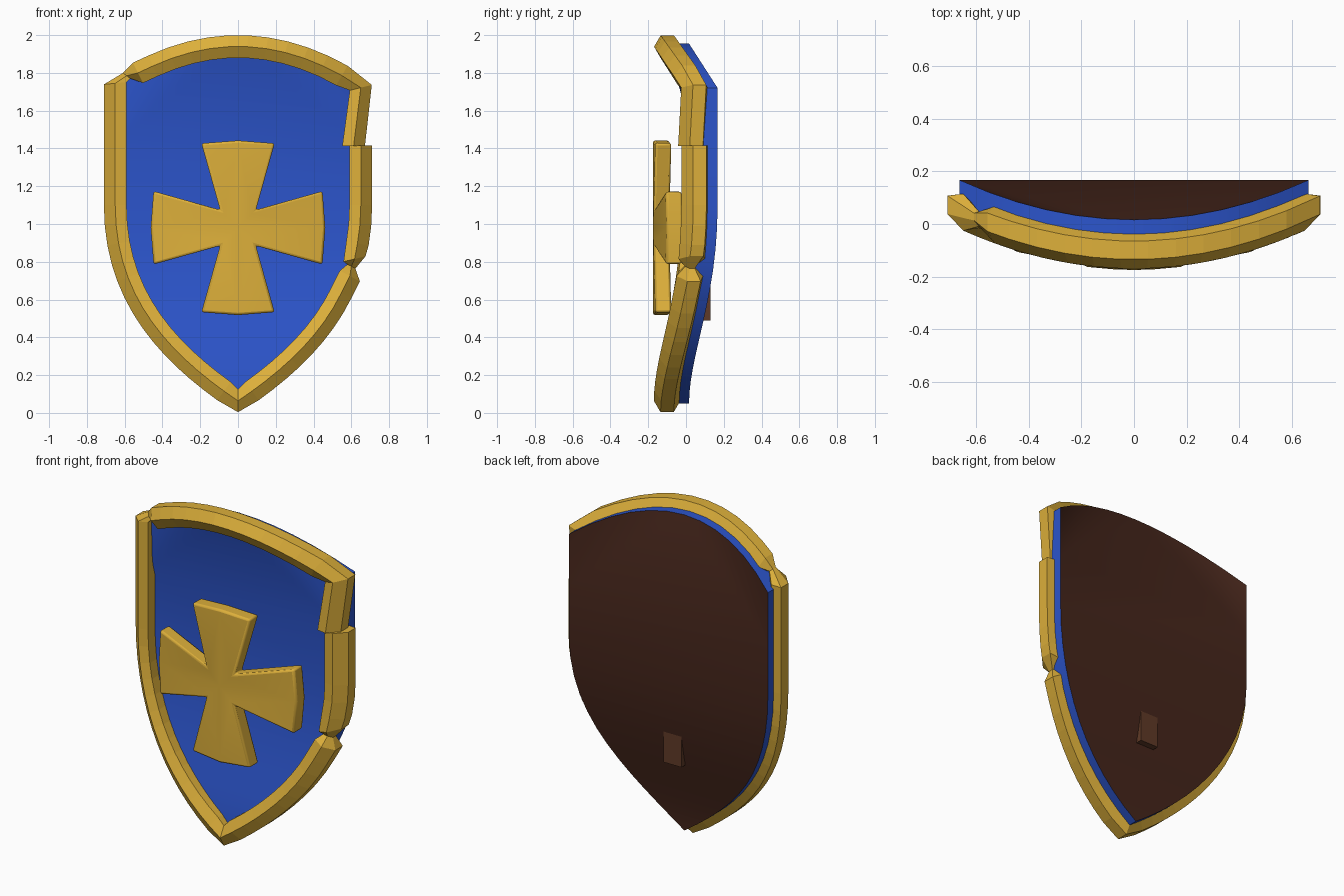
import bpy, bmesh, math
from mathutils import Vector

if "Cube" in bpy.data.objects:
    bpy.data.objects.remove(bpy.data.objects["Cube"])


def material(name, rgb):
    m = bpy.data.materials.new(name)
    m.diffuse_color = (*rgb, 1)
    m.use_nodes = True
    m.node_tree.nodes["Principled BSDF"].inputs["Base Color"].default_value = m.diffuse_color
    return m


GOLD = material("gold", (0.72, 0.43, 0.043))
BLUE = material("blue", (0.025, 0.09, 0.60))
BROWN = material("dark brown", (0.060, 0.019, 0.011))
STRAP = material("light brown", (0.115, 0.042, 0.020))


def bend(x, y, z):
    """Wrap the flat shield design backwards towards its sides."""
    return (x, y + 0.343 * x * x, z)


def finish(bm, name, mats, smooth=None):
    bmesh.ops.recalc_face_normals(bm, faces=bm.faces)
    me = bpy.data.meshes.new(name)
    bm.to_mesh(me)
    bm.free()
    for m in mats:
        me.materials.append(m)
    ob = bpy.data.objects.new(name, me)
    bpy.context.collection.objects.link(ob)
    if smooth:
        bpy.context.view_layer.objects.active = ob
        ob.select_set(True)
        bpy.ops.object.shade_smooth_by_angle(angle=math.radians(smooth))
        ob.select_set(False)
    return ob


def lower_curve(w, tip, n):
    """Right-hand lower edge, from the straight side down to the tip."""
    p = [(w, 1.1), (w, 0.6), (0.35, 0.3 - (w - 0.65)), (0, tip)]
    pts = []
    for i in range(n + 1):
        t = i / n
        b = ((1 - t) ** 3, 3 * t * (1 - t) ** 2, 3 * t * t * (1 - t), t ** 3)
        pts.append(tuple(sum(c * q[k] for c, q in zip(b, p)) for k in (0, 1)))
    return pts


def top_z(x, w, corner, peak):
    return peak - (peak - corner) * (x / w) ** 2


# Shield body: bent outline, spanned by flat panels front and back
W, N = 0.664, 13
low = [(W, 1.41)] + lower_curve(W, 0.05, N - 1)
arc = [(W * i / 6, top_z(W * i / 6, W, 1.72, 1.955)) for i in range(-6, 7)]
outline = arc + low + [(-x, z) for x, z in low[-2::-1]]
count = len(outline)
bm = bmesh.new()
layers = [[bm.verts.new(bend(x, y, z)) for x, z in outline] for y in (-0.10, 0.016)]
R0, L0 = 13, count - 1          # ends of the level line below the top panels
for k, ring in enumerate(layers):
    faces = []
    for i in range(6):
        faces.append(bm.faces.new((ring[L0], ring[i], ring[i + 1])))
        faces.append(bm.faces.new((ring[R0], ring[i + 6], ring[i + 7])))
    faces.append(bm.faces.new((ring[L0], ring[6], ring[R0])))
    for i in range(N - 1):
        faces.append(bm.faces.new((ring[L0 - i], ring[R0 + i], ring[R0 + i + 1], ring[L0 - i - 1])))
    faces.append(bm.faces.new((ring[R0 + N - 1], ring[R0 + N], ring[R0 + N + 1])))
    for f in faces:
        f.material_index = k
a, b = layers
for i in range(count):
    j = (i + 1) % count
    bm.faces.new((a[i], a[j], b[j], b[i]))
finish(bm, "shield_body", [BLUE, BROWN], 30)

# Battered rim: hexagonal section swept round the edge, pinched where broken
low = lower_curve(0.65, 0.064, 14)
path = [(0.65, 1.415, 1, (1, 0))]                      # x, z, section size, direction
path += [(x, z, 1, None) for x, z in low if z > 0.85]
path += [(0.617, 0.815, 1, (0.97, 0.24)), (0.60, 0.775, 0.4, (0.9, -0.45)),
         (0.592, 0.725, 1, (0.88, -0.47))]
path += [(x, z, 1, None) for x, z in low if z < 0.68]
path += [(-x, z, 1, None) for x, z in low[-2::-1]]
path += [(-0.65, 1.745, 1, (-1, -0.1)), (-0.59, 1.785, 0.4, (-0.8, 0.6)),
         (-0.53, 1.80, 1, (-0.45, 0.89))]
path += [(x / 100, top_z(x / 100, 0.65, 1.725, 1.94), 1, None) for x in range(-45, 60, 10)]
path += [(0.65, 1.722, 1, (1, 0.25)), (0.612, 1.413, 1, (1, 0))]
HEX = [(0, -0.07), (0.06, -0.035), (0.06, 0.035), (0, 0.07), (-0.06, 0.035), (-0.06, -0.035)]
bm = bmesh.new()
rings = []
for i, (x, z, s, d) in enumerate(path):
    if d is None:
        p, q = path[i - 1], path[i + 1]
        d = (-(q[1] - p[1]), q[0] - p[0])
        if d[0] * x + d[1] * (z - 1.0) < 0:
            d = (-d[0], -d[1])
    d = Vector(d).normalized()
    rings.append([bm.verts.new(bend(x + d.x * u * s, -0.10 + v * s, z + d.y * u * s))
                  for u, v in HEX])
for r, q in zip(rings, rings[1:]):
    for i in range(6):
        j = (i + 1) % 6
        bm.faces.new((r[i], r[j], q[j], q[i]))
bm.faces.new(rings[0])
bm.faces.new(rings[-1])
finish(bm, "rim", [GOLD])

# Raised cross with flared arms, floating over the hollow front
bm = bmesh.new()
CZ = 0.98
for arm in range(4):
    c, s = round(math.cos(arm * math.pi / 2)), round(math.sin(arm * math.pi / 2))
    for side in (-1, 1):
        quad = [(0, 0), (0.095, 0.095 * side), (0.447, 0.194 * side), (0.462, 0)]
        bm.faces.new([bm.verts.new((x * c - y * s, -0.175, CZ + x * s + y * c)) for x, y in quad])
bmesh.ops.remove_doubles(bm, verts=bm.verts, dist=0.001)
bmesh.ops.triangulate(bm, faces=bm.faces)
ext = bmesh.ops.extrude_face_region(bm, geom=bm.faces[:])
for v in ext["geom"]:
    if isinstance(v, bmesh.types.BMVert):
        v.co.y += 0.085
for v in bm.verts:
    v.co = bend(*v.co)
cross = finish(bm, "cross", [GOLD], 30)
bev = cross.modifiers.new("soft_edges", "BEVEL")
bev.width, bev.segments = 0.012, 2
bev.limit_method, bev.angle_limit = "ANGLE", math.radians(50)

# Grip block showing through the back
bm = bmesh.new()
bmesh.ops.create_cube(bm, size=1)
for v in bm.verts:
    v.co = (v.co.x * 0.12, 0.095 + v.co.y * 0.07, 0.61 + v.co.z * 0.24)
finish(bm, "grip", [STRAP])
